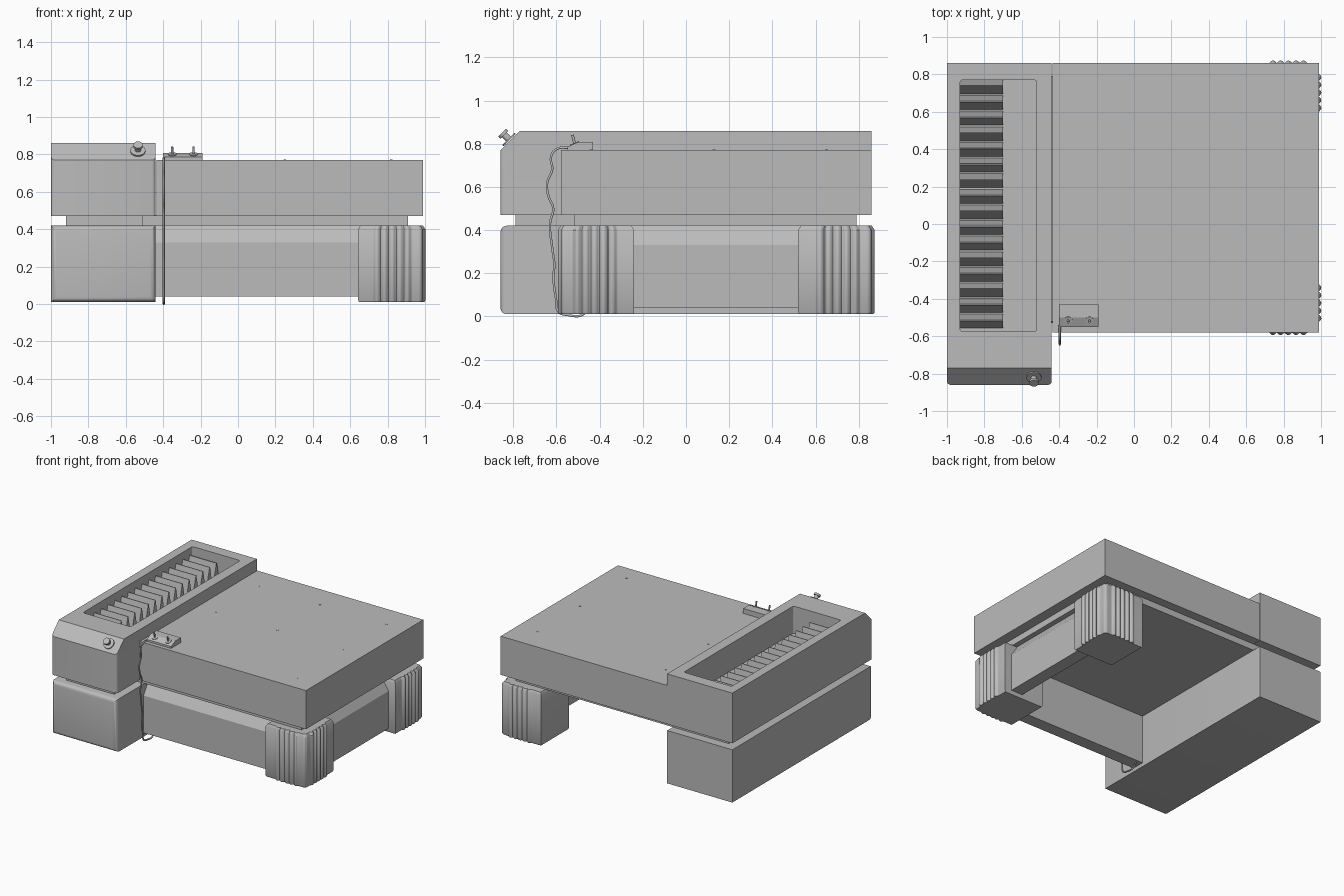
import bpy, bmesh, math
from mathutils import Vector, Matrix

if "Cube" in bpy.data.objects:
    bpy.data.objects.remove(bpy.data.objects["Cube"])

grey = bpy.data.materials.new("plain_grey")
grey.use_nodes = True
grey.diffuse_color = (0.5, 0.5, 0.5, 1)
grey.node_tree.nodes["Principled BSDF"].inputs["Base Color"].default_value = (0.5, 0.5, 0.5, 1)


def finish(name, bm, smooth=False):
    bmesh.ops.recalc_face_normals(bm, faces=bm.faces)
    mesh = bpy.data.meshes.new(name)
    bm.to_mesh(mesh)
    bm.free()
    mesh.materials.append(grey)
    ob = bpy.data.objects.new(name, mesh)
    bpy.context.collection.objects.link(ob)
    if smooth:
        bpy.ops.object.select_all(action='DESELECT')
        ob.select_set(True)
        bpy.context.view_layer.objects.active = ob
        bpy.ops.object.shade_smooth_by_angle(angle=math.radians(35))
    return ob


def extrude(bm, points, move):
    """Extrude a planar outline along a vector."""
    face = bm.faces.new([bm.verts.new(p) for p in points])
    new = bmesh.ops.extrude_face_region(bm, geom=[face])["geom"]
    bmesh.ops.translate(bm, vec=move, verts=[v for v in new if isinstance(v, bmesh.types.BMVert)])


def bevel_where(bm, rule, radius, segments=4):
    bm.normal_update()
    edges = [e for e in bm.edges if rule(*[v.co for v in e.verts])]
    bmesh.ops.bevel(bm, geom=edges, offset=radius, segments=segments, profile=0.5, affect='EDGES')


def box_mesh(x0, x1, y0, y1, z0, z1):
    bm = bmesh.new()
    extrude(bm, [(x0, y0, z0), (x1, y0, z0), (x1, y1, z0), (x0, y1, z0)], (0, 0, z1 - z0))
    return bm


def upright(a, b):
    return abs(a.x - b.x) < 1e-4 and abs(a.y - b.y) < 1e-4


def pin(bm, base, direction, radius, length, sides=12):
    d = Vector(direction).normalized()
    m = Matrix.Translation(Vector(base) + d * length / 2) @ d.to_track_quat('Z', 'Y').to_matrix().to_4x4()
    bmesh.ops.create_cone(bm, cap_ends=True, segments=sides, radius1=radius, radius2=radius,
                          depth=length, matrix=m)


# Upper side housing with a sloped front edge and a recess
bm = bmesh.new()
profile = [(-0.86, 0.47), (0.86, 0.47), (0.86, 0.86), (-0.77, 0.86), (-0.86, 0.77)]
extrude(bm, [(-1, y, z) for y, z in profile], (0.56, 0, 0))
bevel_where(bm, lambda a, b: upright(a, b) and a.y < -0.8, 0.02)
housing = finish("upper_side_housing", bm, True)

FLOOR = 0.65
bm = box_mesh(-0.93, -0.52, -0.575, 0.77, FLOOR, 1)
bevel_where(bm, upright, 0.015)
cutter = finish("recess_cutter", bm)
cutter.hide_render = True
cut = housing.modifiers.new("recess", 'BOOLEAN')
cut.object = cutter
cut.solver = 'EXACT'
bpy.context.view_layer.objects.active = housing
bpy.ops.object.modifier_apply(modifier=cut.name)
bpy.data.objects.remove(cutter)

# Row of tent-shaped fins in the recess
bm = bmesh.new()
pitch = 0.0835
for i in range(16):
    y = 0.735 - i * pitch
    tent = [(y - 0.041, FLOOR - 0.005), (y + 0.036, FLOOR - 0.005),
            (y + 0.005, 0.805), (y - 0.001, 0.805)]
    extrude(bm, [(-0.93, a, z) for a, z in tent], (0.23, 0, 0))
finish("recess_fins", bm)

# Main top slab and the narrow necks under it
finish("top_slab", box_mesh(-0.437, 0.99, -0.58, 0.86, 0.47, 0.77))
finish("side_neck", box_mesh(-0.92, -0.51, -0.79, 0.79, 0.415, 0.475))
finish("slab_neck", box_mesh(-0.51, 0.91, -0.52, 0.79, 0.42, 0.475))

# Lower side base, rounded on its front
bm = box_mesh(-1, -0.44, -0.86, 0.86, 0.01, 0.42)
bevel_where(bm, lambda a, b: a.y < -0.8 and b.y < -0.8, 0.03)
finish("lower_side_base", bm, True)

# Skirt beams with a sloped upper edge
beam = [(0, 0.04), (0, 0.33), (0.06, 0.42), (0.1, 0.42), (0.1, 0.04)]
bm = bmesh.new()
extrude(bm, [(-0.45, -0.53 + d, z) for d, z in beam], (1.12, 0, 0))
finish("front_skirt_beam", bm)
bm = bmesh.new()
extrude(bm, [(0.93 - d, -0.27, z) for d, z in beam], (0, 0.81, 0))
finish("side_skirt_beam", bm)


# Corner posts with scalloped ribs on the two outer faces
def ribbed(t, length):
    """Outward offset of the ribbed face at distance t from the inner end."""
    start, stop = 0.08, 0.285
    if t < start or t > stop:
        return 0
    return 0.014 * abs(math.sin(math.pi * 5 * (t - start) / (stop - start)))


def corner_post(name, flip):
    w, d, n, r = 0.345, 0.34, 70, 0.02
    outline = [(0, d), (0, 0)]
    outline += [(t, -ribbed(t, w)) for t in [(w - r) * i / n for i in range(1, n)]]
    outline += [(w - r + r * math.sin(a), r - r * math.cos(a)) for a in [math.pi * i / 8 for i in range(5)]]
    outline += [(w + ribbed(d - t, d), t) for t in [r + (d - r) * i / n for i in range(1, n)]]
    outline.append((w, d))
    bm = bmesh.new()
    place = lambda p, z, s: (0.815 + (p[0] - w / 2) * s, (-0.41 + (p[1] - d / 2) * s) * flip
                             + (0.28 if flip < 0 else 0), z)
    # stacked rings give softened top and bottom edges
    rings = [[bm.verts.new(place(p, z, s)) for p in outline]
             for z, s in ((0.01, 0.97), (0.02, 1), (0.4, 1), (0.42, 0.93))]
    for low, high in zip(rings, rings[1:]):
        for i in range(len(low)):
            j = (i + 1) % len(low)
            bm.faces.new((low[i], low[j], high[j], high[i]))
    bm.faces.new(rings[0])
    bm.faces.new(rings[-1])
    finish(name, bm, True)


corner_post("front_corner_post", 1)
corner_post("back_corner_post", -1)

# Knob on the sloped front edge
bm = bmesh.new()
out = Vector((0, -1, 1)).normalized()
spot = Vector((-0.535, -0.82, 0.82))
for start, radius, length, sides in ((-0.005, 0.04, 0.009, 24), (0, 0.016, 0.04, 16), (0.03, 0.025, 0.015, 16)):
    pin(bm, spot + out * start, out, radius, length, sides)
finish("front_knob", bm, True)

# Switch box with a sloped front and two levers
bm = bmesh.new()
wedge = [(-0.55, 0.768), (-0.43, 0.768), (-0.43, 0.808), (-0.5, 0.808), (-0.55, 0.785)]
extrude(bm, [(-0.4, y, z) for y, z in wedge], (0.21, 0, 0))
finish("switch_box", bm)
bm = bmesh.new()
for x in (-0.352, -0.238):
    pin(bm, (x, -0.515, 0.797), (0, -0.4, 1), 0.023, 0.007, 16)
    pin(bm, (x, -0.515, 0.797), (0, -0.25, 1), 0.006, 0.045)
finish("switch_levers", bm, True)

# Wavy cable hanging from the switch box to the ground
curve = bpy.data.curves.new("hanging_cable", 'CURVE')
curve.dimensions = '3D'
curve.bevel_depth = 0.006
curve.bevel_resolution = 1
curve.resolution_u = 5
path = [(-0.54, 0.782), (-0.6, 0.775), (-0.625, 0.74), (-0.62, 0.68), (-0.643, 0.62), (-0.638, 0.56),
        (-0.615, 0.5), (-0.63, 0.43), (-0.62, 0.32), (-0.61, 0.24), (-0.614, 0.18), (-0.602, 0.08),
        (-0.59, 0.02), (-0.55, 0.007), (-0.48, 0.007), (-0.45, 0.05)]
spline = curve.splines.new('BEZIER')
spline.bezier_points.add(len(path) - 1)
for point, (y, z) in zip(spline.bezier_points, path):
    point.co = (-0.397, y, z)
    point.handle_left_type = point.handle_right_type = 'AUTO'
curve.materials.append(grey)
bpy.context.collection.objects.link(bpy.data.objects.new("hanging_cable", curve))

# Small screw heads on the slab
bm = bmesh.new()
for x in (-0.28, 0.25, 0.82):
    for y in (-0.44, 0.13, 0.65):
        pin(bm, (x, y, 0.768), (0, 0, 1), 0.007, 0.004, 8)
finish("slab_screws", bm)
